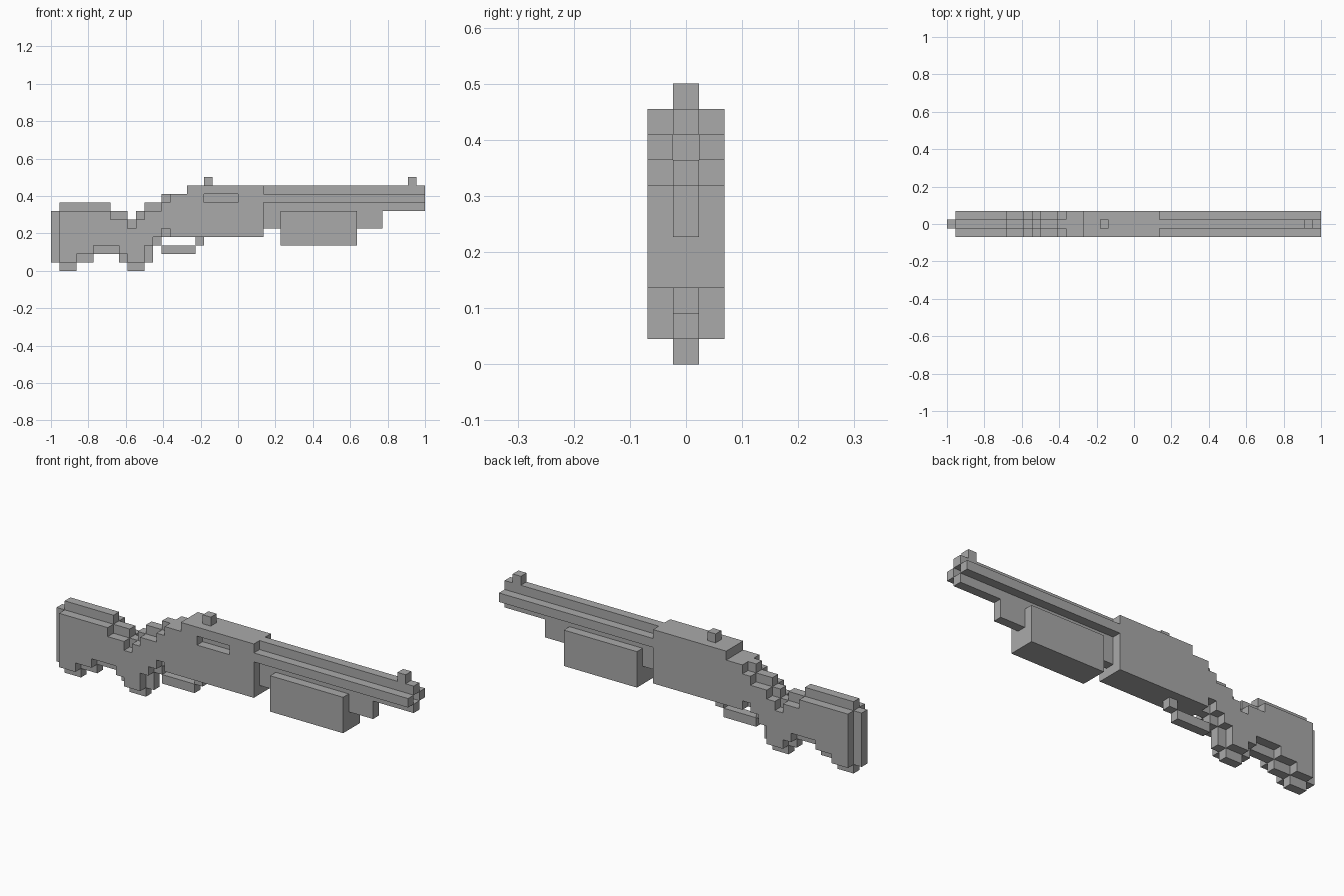
import bpy
import bmesh

cube = bpy.data.objects.get("Cube")
if cube:
    bpy.data.objects.remove(cube, do_unlink=True)

U = 2 / 44          # size of one block
CORE = (-0.5, 0.5)  # depth of the centre layer
FRONT = (-1.5, -0.5)
BACK = (0.5, 1.5)
FULL = (-1.5, 1.5)

grey = bpy.data.materials.new("plain grey")
grey.use_nodes = True
grey.diffuse_color = (0.4, 0.4, 0.4, 1)
grey.node_tree.nodes["Principled BSDF"].inputs["Base Color"].default_value = (0.4, 0.4, 0.4, 1)


def stepped(name, steps, end, depth):
    """Extrude a stepped profile; each step is (start column, bottom, top)."""
    low, high = [], []
    stops = [s[0] for s in steps[1:]] + [end]
    for (start, bottom, top), stop in zip(steps, stops):
        for line, z in ((low, bottom), (high, top)):
            if line and line[-1][1] == z:
                line[-1] = (stop, z)
            else:
                line += [(start, z), (stop, z)]
    outline = low + high[::-1]
    bm = bmesh.new()
    y0, y1 = depth
    face = bm.faces.new([bm.verts.new(((x - 22) * U, y0 * U, z * U)) for x, z in outline])
    grown = bmesh.ops.extrude_face_region(bm, geom=[face])["geom"]
    bmesh.ops.translate(bm, vec=(0, (y1 - y0) * U, 0),
                        verts=[g for g in grown if isinstance(g, bmesh.types.BMVert)])
    bmesh.ops.recalc_face_normals(bm, faces=bm.faces)
    mesh = bpy.data.meshes.new(name)
    bm.to_mesh(mesh)
    bm.free()
    mesh.materials.append(grey)
    obj = bpy.data.objects.new(name, mesh)
    bpy.context.collection.objects.link(obj)
    return obj


def block(name, x0, x1, z0, z1, depth=CORE):
    return stepped(name, [(x0, z0, z1)], x1, depth)


# Stock and grip: centre layer
stepped("stock_core", [(0, 1, 7), (1, 0, 8), (3, 1, 8), (5, 2, 8), (7, 2, 7),
                       (8, 1, 7), (9, 0, 6), (10, 0, 7), (11, 1, 8), (12, 3, 8)], 13, CORE)

# Receiver: centre layer
stepped("receiver_core", [(13, 4, 9), (16, 4, 10)], 25, CORE)

# Side layers of the stock, grip and receiver
for side, depth in (("front", FRONT), ("back", BACK)):
    stepped(side + "_stock_panel", [(1, 1, 7), (3, 2, 7), (5, 3, 7), (7, 3, 6), (8, 2, 6),
                                    (9, 1, 5), (10, 1, 6), (11, 3, 7), (12, 4, 7)], 13, depth)
    panel = stepped(side + "_receiver_panel", [(13, 5, 8), (14, 4, 9), (16, 4, 10)], 25, depth)
    block(side + "_barrel_ridge", 25, 44, 8, 9, depth)

    # Ejection port cut through the front panel only
    if side == "front":
        cutter = block("port_cutter", 18, 22, 8, 9, (-2, 0))
        cutter.hide_render = True
        cut = panel.modifiers.new("port", "BOOLEAN")
        cut.operation = "DIFFERENCE"
        cut.solver = "EXACT"
        cut.object = cutter
        bpy.context.view_layer.objects.active = panel
        bpy.ops.object.modifier_apply(modifier=cut.name)
        bpy.data.objects.remove(cutter, do_unlink=True)

# Barrel with an open muzzle
block("barrel", 25, 43, 7, 10)
block("muzzle_top", 43, 44, 9, 10)
block("muzzle_bottom", 43, 44, 7, 8)

# Magazine tube and pump handle
block("magazine_tube", 25, 39, 5, 7)
block("pump_handle", 27, 36, 3, 7, FULL)

# Trigger guard
block("trigger_guard", 13, 17, 2, 3)
block("trigger_guard_post", 17, 18, 3, 4)

# Sights
block("rear_sight", 18, 19, 10, 11)
block("front_sight", 42, 43, 10, 11)
